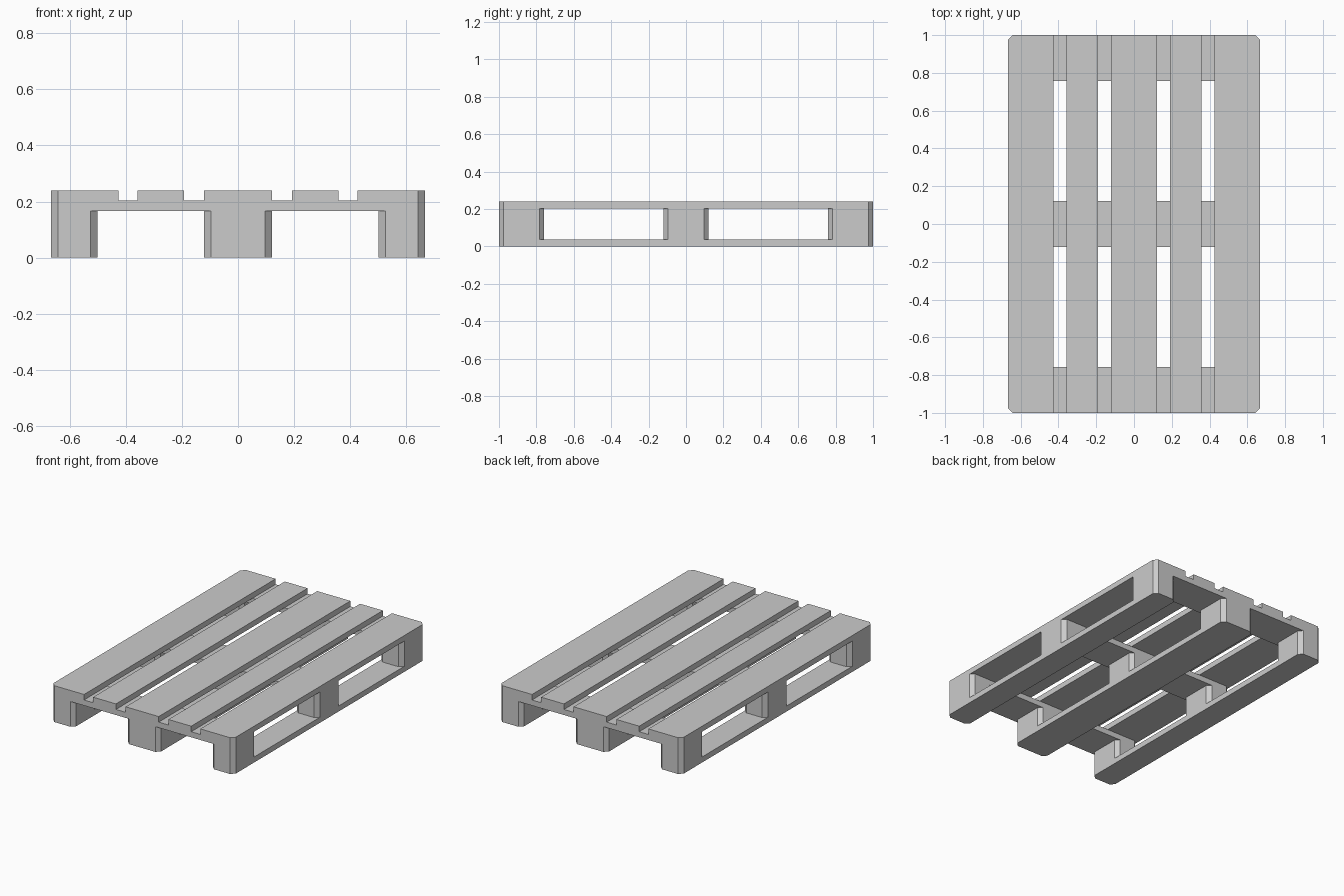
import bpy, bmesh

if "Cube" in bpy.data.objects:
    bpy.data.objects.remove(bpy.data.objects["Cube"])

S = 1 / 600            # one millimetre in model units (1200 mm long = 2 units)
C = 15                 # corner chamfer in mm
Z_RUN, Z_BLOCK, Z_CROSS, Z_TOP = 22, 100, 122, 144


def board(name, x, y, z, chamfer=((-1, -1), (1, -1), (1, 1), (-1, 1))):
    """Upright slab with the listed (x sign, y sign) corners chamfered."""
    pts = []
    for sx, sy in ((-1, -1), (1, -1), (1, 1), (-1, 1)):
        px, py = x[(sx + 1) // 2], y[(sy + 1) // 2]
        if (sx, sy) in chamfer:
            a, b = (px - sx * C, py), (px, py - sy * C)
            pts += [b, a] if sx * sy > 0 else [a, b]
            if sx * sy < 0:
                pts[-2:] = [a, b]
        else:
            pts.append((px, py))
    # order the outline counter-clockwise around its centre
    from math import atan2
    cx, cy = sum(x) / 2, sum(y) / 2
    pts.sort(key=lambda p: atan2(p[1] - cy, p[0] - cx))
    bm = bmesh.new()
    face = bm.faces.new([bm.verts.new((px * S, py * S, z[0] * S)) for px, py in pts])
    top = bmesh.ops.extrude_face_region(bm, geom=[face])["geom"]
    bmesh.ops.translate(bm, vec=(0, 0, (z[1] - z[0]) * S),
                        verts=[v for v in top if isinstance(v, bmesh.types.BMVert)])
    bmesh.ops.recalc_face_normals(bm, faces=bm.faces)
    mesh = bpy.data.meshes.new(name)
    bm.to_mesh(mesh)
    bm.free()
    ob = bpy.data.objects.new(name, mesh)
    bpy.context.collection.objects.link(ob)
    return ob


rows_x = [(-400, -300), (-72.5, 72.5), (300, 400)]
rows_y = [(-600, -455), (-72.5, 72.5), (455, 600)]
parts = []

# three cross boards under the deck
for ry in rows_y:
    parts.append(board("cross_board", (-400, 400), ry, (Z_BLOCK, Z_CROSS)))

# five deck boards, only the outer corners are cut
deck = [((-400, -255), ((-1, -1), (-1, 1))), ((-215, -115), ()), ((-72.5, 72.5), ()),
        ((115, 215), ()), ((255, 400), ((1, -1), (1, 1)))]
for rx, cut in deck:
    parts.append(board("deck_board", rx, (-600, 600), (Z_CROSS, Z_TOP), cut))

# nine blocks and three bottom runners
for rx in rows_x:
    for ry in rows_y:
        parts.append(board("block", rx, ry, (Z_RUN, Z_BLOCK)))
    parts.append(board("runner", rx, (-600, 600), (0, Z_RUN)))

# fuse everything into one solid pallet
pallet = parts[0]
pallet.name = "pallet"
bpy.context.view_layer.objects.active = pallet
for part in parts[1:]:
    mod = pallet.modifiers.new("fuse", "BOOLEAN")
    mod.operation, mod.solver, mod.object = "UNION", "EXACT", part
    bpy.ops.object.modifier_apply(modifier=mod.name)
    bpy.data.objects.remove(part)

# clean up coplanar seams
bm = bmesh.new()
bm.from_mesh(pallet.data)
bmesh.ops.remove_doubles(bm, verts=bm.verts, dist=1e-5)
bmesh.ops.dissolve_limit(bm, angle_limit=0.01, verts=bm.verts, edges=bm.edges)
bm.to_mesh(pallet.data)
bm.free()
